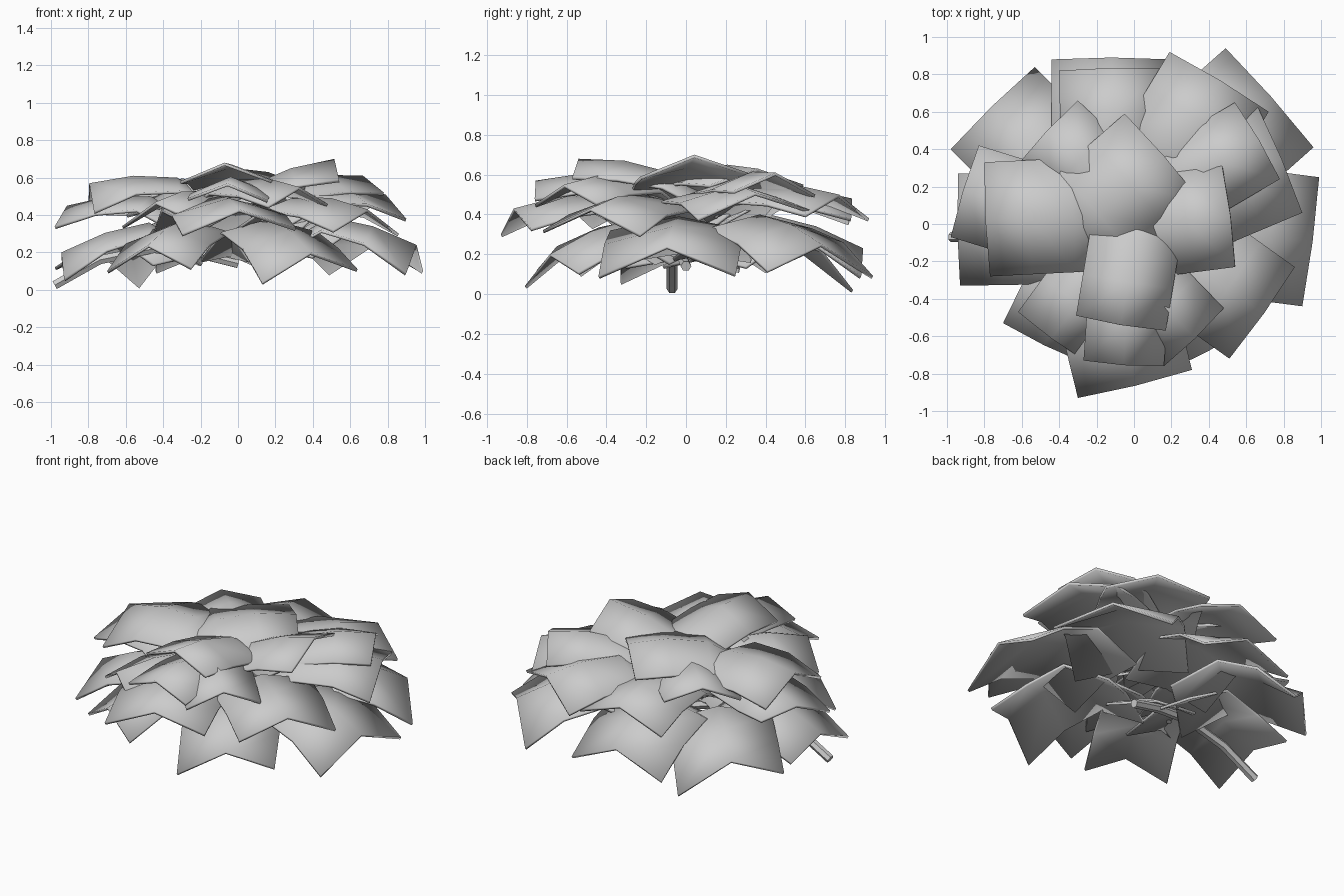
import bpy, math
from mathutils import Vector

if "Cube" in bpy.data.objects:
    bpy.data.objects.remove(bpy.data.objects["Cube"])

def finish(name, verts, faces):
    me = bpy.data.meshes.new(name)
    me.from_pydata(verts, [], faces)
    me.update()
    ob = bpy.data.objects.new(name, me)
    bpy.context.collection.objects.link(ob)
    bpy.context.view_layer.objects.active = ob
    ob.select_set(True)
    bpy.ops.object.shade_smooth_by_angle(angle=math.radians(50))
    ob.select_set(False)
    return ob

def leaf(name, a, b, ridge, knee):
    """Folded square leaf: outer corners a and b, ridge height, inner knee height."""
    a, b = Vector(a), Vector(b)
    mid = (a + b) / 2
    half = (b - a) / 2
    out = Vector((half.y, -half.x, 0)).normalized()
    if out.dot(mid) < 0:
        out = -out
    m = Vector((mid.x, mid.y, ridge)) + out * 0.01
    k = Vector((mid.x, mid.y, 0)) - out * 0.46
    k.z = knee
    c = (m + k) / 2 + Vector((0, 0, 0.025))
    side = Vector((half.x, half.y, 0))
    down = Vector((0, 0, 1))
    # full-width inner end bending down into the crown
    foot = k - out * 0.28 - down * 0.17
    rows = [(a, m, b)]
    for p, s, d in ((c, 1.0, 0.09), (k, 1.0, 0.07), (foot, 0.95, 0.05)):
        rows.append((p - side * s - down * d, p, p + side * s - down * d))
    verts = [v for r in rows for v in r]
    faces = [(3*i + j, 3*i + j + 1, 3*i + j + 4, 3*i + j + 3)
             for i in range(3) for j in range(2)]
    # keep the upper side facing up
    n = (verts[1] - verts[0]).cross(verts[4] - verts[0])
    if n.z < 0:
        faces = [f[::-1] for f in faces]
    ob = finish(name, verts, faces)
    s = ob.modifiers.new("thickness", 'SOLIDIFY')
    s.thickness = 0.016
    s.offset = -1

# outer corner, outer corner, ridge height, knee height
lower = [
    ((.13, -.81, .04), (.64, -.54, .11), .20, .38),
    ((-.70, -.53, .10), (-.25, -.75, .12), .24, .38),
    ((-.94, .27, .12), (-.93, -.33, .06), .20, .36),
    ((-.53, .84, .02), (-.98, .40, .12), .22, .36),
    ((-.44, .88, .10), (.20, .88, .09), .23, .40),
    ((.49, .94, .09), (.96, .41, .12), .25, .40),
    ((.99, .25, .10), (.90, -.44, .09), .24, .39),
]
middle = [
    ((-.30, -.93, .30), (.31, -.78, .33), .43, .50),
    ((-.62, -.47, .34), (-.25, -.74, .38), .47, .53),
    ((-.83, .42, .42), (-.98, -.07, .34), .45, .50),
    ((-.40, .82, .36), (.18, .83, .38), .48, .53),
    ((.19, .92, .38), (.72, .60, .40), .50, .54),
    ((.66, .63, .42), (.90, .06, .38), .51, .54),
    ((.86, -.23, .30), (.51, -.72, .32), .43, .50),
]
upper = [
    ((-.80, .33, .46), (-.77, -.28, .42), .57, .60),
    ((-.30, .66, .50), (-.62, .32, .47), .57, .57),
    ((.54, .65, .50), (.78, .24, .52), .61, .57),
    ((-.27, -.73, .49), (.16, -.76, .48), .57, .59),
    ((.48, -.45, .46), (.16, -.76, .45), .55, .59),
    ((-.05, .59, .55), (.36, .12, .55), .63, .62),
    ((.47, .31, .61), (.54, -.23, .59), .70, .55),
    ((-.31, -.49, .58), (.17, -.57, .59), .68, .61),
]
for tier, rows in (("lower", lower), ("middle", middle), ("upper", upper)):
    for i, r in enumerate(rows):
        leaf(f"{tier}_leaf_{i + 1}", *r)

# bent stalk poking out on the left
path = [Vector(p) for p in ((-.98, -.07, .025), (-.74, -.07, .16), (-.45, -.05, .22),
                            (-.2, -.02, .19), (0, 0, .14))]
N, R = 6, 0.027
verts, faces = [], []
for i, p in enumerate(path):
    t = (path[min(i + 1, len(path) - 1)] - path[max(i - 1, 0)]).normalized()
    u = t.cross(Vector((0, 0, 1))).normalized()
    w = u.cross(t)
    for j in range(N):
        g = 2 * math.pi * j / N
        verts.append(p + R * (u * math.cos(g) + w * math.sin(g)))
for i in range(len(path) - 1):
    for j in range(N):
        k = (j + 1) % N
        faces.append((i*N + j, i*N + k, (i + 1)*N + k, (i + 1)*N + j))
faces += [tuple(range(N))[::-1], tuple(range((len(path) - 1)*N, len(path)*N))]
finish("stalk", verts, faces)
